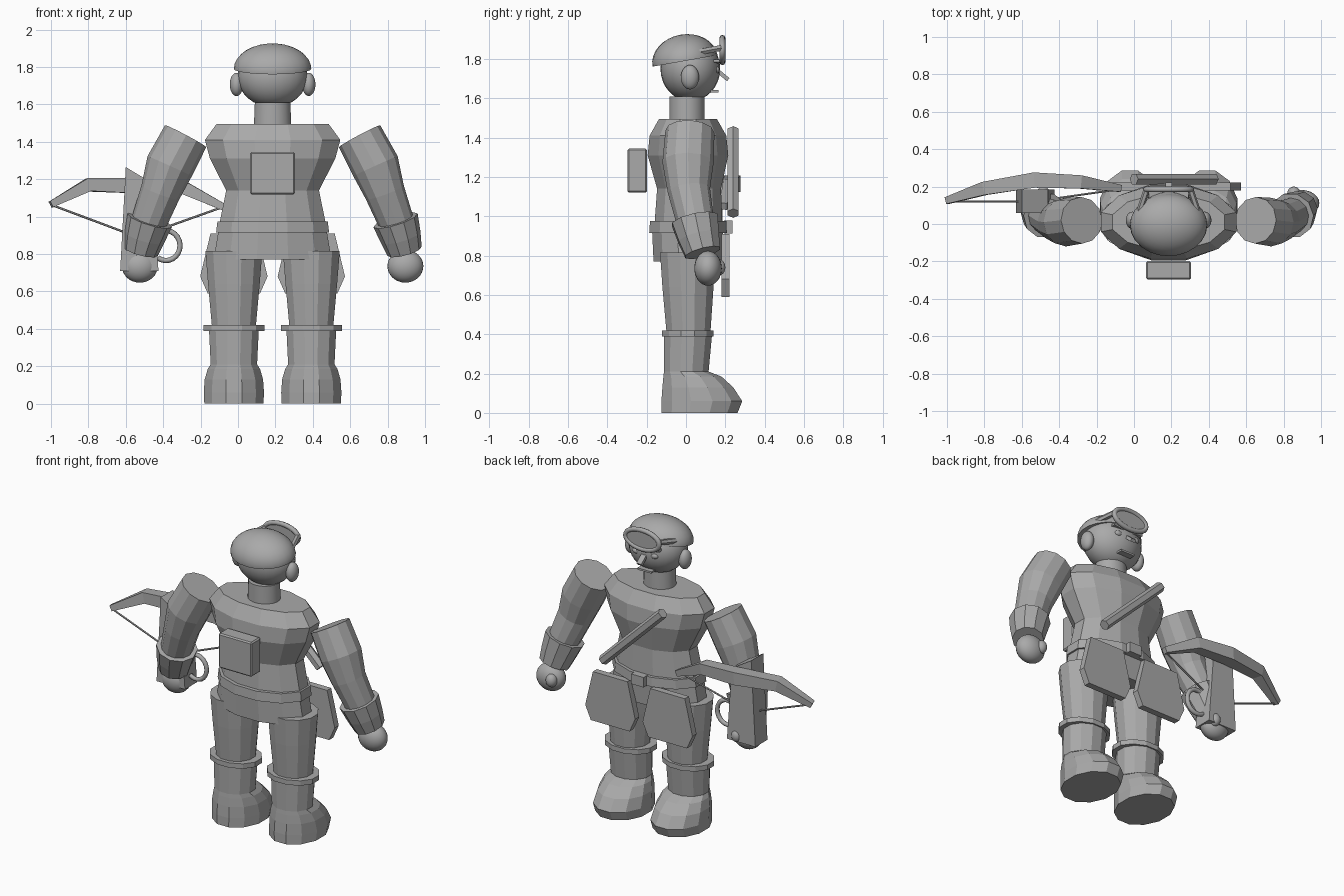
import bpy, bmesh, math
from mathutils import Vector, Matrix

if "Cube" in bpy.data.objects:
    bpy.data.objects.remove(bpy.data.objects["Cube"])

CX = 0.185  # body centre line; the figure faces +y
grey = bpy.data.materials.new("plain grey")
grey.diffuse_color = (0.4, 0.4, 0.4, 1)
grey.use_nodes = True
grey.node_tree.nodes["Principled BSDF"].inputs["Base Color"].default_value = grey.diffuse_color


def finish(bm, name, smooth=False):
    bmesh.ops.recalc_face_normals(bm, faces=bm.faces)
    me = bpy.data.meshes.new(name)
    bm.to_mesh(me)
    bm.free()
    me.materials.append(grey)
    for p in me.polygons:
        p.use_smooth = smooth
    ob = bpy.data.objects.new(name, me)
    bpy.context.collection.objects.link(ob)
    if smooth:
        bpy.ops.object.select_all(action='DESELECT')
        bpy.context.view_layer.objects.active = ob
        ob.select_set(True)
        bpy.ops.object.shade_smooth_by_angle(angle=math.radians(40))
    return ob


def skin(name, rings, smooth=False):
    """Join rings of points into a closed solid."""
    bm = bmesh.new()
    vr = [[bm.verts.new(p) for p in r] for r in rings]
    n = len(vr[0])
    for a, b in zip(vr, vr[1:]):
        for i in range(n):
            bm.faces.new((a[i], a[(i + 1) % n], b[(i + 1) % n], b[i]))
    bm.faces.new(vr[0])
    bm.faces.new(vr[-1])
    return finish(bm, name, smooth)


def stack(name, cx, levels, n=12, smooth=False):
    """Upright solid from levels of (z, back y, front y, half width)."""
    ang = [2 * math.pi * (i + 0.5) / n for i in range(n)]
    k = 1 / math.cos(math.pi / n)
    return skin(name, [[(cx + k * rx * math.cos(t),
                         (y0 + y1) / 2 + k * (y1 - y0) / 2 * math.sin(t), z)
                        for t in ang] for z, y0, y1, rx in levels], smooth)


def tube(name, pts, radii, n=12, phase=0.0, smooth=False):
    """Tapered tube along a path."""
    pts = [Vector(p) for p in pts]
    rings = []
    for i, p in enumerate(pts):
        d = (pts[min(i + 1, len(pts) - 1)] - pts[max(i - 1, 0)]).normalized()
        u = Vector((0, 1, 0)).cross(d).normalized()
        v = d.cross(u)
        rings.append([p + radii[i] * (u * math.cos(t) + v * math.sin(t))
                      for t in (2 * math.pi * j / n + phase for j in range(n))])
    return skin(name, rings, smooth)


def ball(name, c, r, rot=0.0, half=False):
    bm = bmesh.new()
    bmesh.ops.create_uvsphere(bm, u_segments=24, v_segments=16, radius=1)
    if half:
        cut = bmesh.ops.bisect_plane(bm, geom=bm.verts[:] + bm.edges[:] + bm.faces[:],
                                     plane_co=(0, 0, -0.001), plane_no=(0, 0, 1), clear_inner=True)
        bmesh.ops.contextual_create(bm, geom=[e for e in cut['geom_cut']
                                              if isinstance(e, bmesh.types.BMEdge)])
    bm.transform(Matrix.Translation(c) @ Matrix.Rotation(rot, 4, 'X') @ Matrix.Diagonal((*r, 1)))
    return finish(bm, name, True)


def box(name, c, size, rx=0.0, ry=0.0, bevel=0.0):
    bm = bmesh.new()
    bmesh.ops.create_cube(bm, size=1)
    bm.transform(Matrix.Diagonal((*size, 1)))
    if bevel:
        bmesh.ops.bevel(bm, geom=bm.edges[:], offset=bevel, segments=1, affect='EDGES')
    bm.transform(Matrix.Translation(c) @ Matrix.Rotation(ry, 4, 'Y') @ Matrix.Rotation(rx, 4, 'X'))
    return finish(bm, name)


def ring(name, c, rx, rz, r, a0=0.0, a1=2 * math.pi, n=24):
    """Round bar bent into an ellipse or arc standing in the xz plane."""
    cu = bpy.data.curves.new(name, 'CURVE')
    cu.dimensions = '3D'
    cu.bevel_depth = r
    cu.bevel_resolution = 2
    cu.use_fill_caps = True
    closed = a1 - a0 > 6.28
    sp = cu.splines.new('POLY')
    sp.points.add(n - 1)
    for i, p in enumerate(sp.points):
        t = a0 + (a1 - a0) * i / (n if closed else n - 1)
        p.co = (c[0] + rx * math.cos(t), c[1], c[2] + rz * math.sin(t), 1)
    sp.use_cyclic_u = closed
    cu.materials.append(grey)
    ob = bpy.data.objects.new(name, cu)
    bpy.context.collection.objects.link(ob)


def plate(name, outline, y0, y1):
    """Flat plate from an xz outline."""
    return skin(name, [[(x, y, z) for x, z in outline] for y in (y0, y1)])


# torso, belt, hips and neck
stack("torso", CX, [(0.96, -0.16, 0.185, 0.285), (1.14, -0.147, 0.178, 0.248),
                    (1.31, -0.195, 0.215, 0.335), (1.41, -0.185, 0.205, 0.362),
                    (1.495, -0.137, 0.157, 0.30)])
stack("belt", CX, [(0.915, -0.187, 0.208, 0.302), (0.975, -0.183, 0.205, 0.295)])
stack("hips", CX, [(0.77, -0.165, 0.18, 0.315), (0.92, -0.172, 0.188, 0.29)])
box("belt_buckle", (CX, 0.215, 0.945), (0.09, 0.045, 0.065))
stack("neck", CX, [(1.48, -0.085, 0.095, 0.10), (1.61, -0.085, 0.095, 0.095)], 20, True)

# head and cap
ball("head", (CX, 0.022, 1.75), (0.187, 0.152, 0.165))
ball("cap", (CX, -0.005, 1.79), (0.207, 0.168, 0.135), math.radians(10), True)

# face
box("nose", (CX, 0.19, 1.715), (0.035, 0.065, 0.02), math.radians(-40))
box("mouth", (CX, 0.145, 1.635), (0.10, 0.04, 0.012))

# goggles worn above the brow
ring("goggle_rim", (CX, 0.185, 1.845), 0.122, 0.062, 0.015)
stack_lens = [(CX + 0.12 * math.cos(t), 1.845 + 0.06 * math.sin(t))
              for t in (2 * math.pi * i / 24 for i in range(24))]
plate("goggle_lens", stack_lens, 0.178, 0.19)

for s, side in ((-1, "left"), (1, "right")):
    def X(d):
        return CX + s * d

    ball(side + "_ear", (X(0.193), 0.02, 1.707), (0.036, 0.046, 0.062))
    ball(side + "_eye", (X(0.065), 0.153, 1.745), (0.026, 0.018, 0.018))
    box(side + "_brow", (X(0.07), 0.155, 1.785), (0.075, 0.03, 0.014), 0, s * -0.15)
    tube(side + "_goggle_strap", [(X(0.165), 0.04, 1.83), (X(0.12), 0.175, 1.855)],
         [0.017, 0.017], 6)

    # arm, cuff and hand
    tube(side + "_arm", [(X(0.465), 0.02, 1.43), (X(0.55), 0.01, 1.27), (X(0.60), 0.015, 1.13),
                         (X(0.665), 0.05, 0.96), (X(0.70), 0.085, 0.82)],
         [0.125, 0.13, 0.108, 0.095, 0.08])
    tube(side + "_glove_cuff", [(X(0.657), 0.045, 0.98), (X(0.685), 0.065, 0.89),
                                (X(0.705), 0.085, 0.815)], [0.124, 0.11, 0.095], 10)
    ball(side + "_hand", (X(0.71), 0.112, 0.735), (0.096, 0.07, 0.088))
    ball(side + "_thumb", (X(0.67), 0.165, 0.74), (0.035, 0.035, 0.042))

    # leg and boot
    stack(side + "_leg", X(0.207), [(0.36, -0.10, 0.12, 0.115), (0.42, -0.10, 0.125, 0.118),
                                    (0.64, -0.12, 0.14, 0.138), (0.815, -0.132, 0.147, 0.152)])
    stack(side + "_boot_rim", X(0.207), [(0.388, -0.122, 0.14, 0.163),
                                         (0.42, -0.122, 0.14, 0.163)])
    stack(side + "_boot", X(0.207), [(0, -0.125, 0.262, 0.158), (0.06, -0.125, 0.286, 0.161),
                                     (0.13, -0.12, 0.24, 0.156), (0.185, -0.115, 0.18, 0.14),
                                     (0.21, -0.112, 0.115, 0.124), (0.395, -0.112, 0.132, 0.133)])

    # flared flap hanging from the belt
    half = [(0.125, 0.91), (0.18, 0.68), (0.14, 0.59)]
    plate(side + "_belt_flap", [(X(0.207) + x, z) for x, z in half]
          + [(X(0.207) - x, z) for x, z in reversed(half)], 0.18, 0.222)

# pack on the back and slanted bar across the chest
box("back_pack", (CX, -0.248, 1.232), (0.24, 0.098, 0.225), bevel=0.008)
tube("chest_bar", [(0.0, 0.24, 1.435), (0.43, 0.24, 1.015)], [0.032, 0.032], 6)

# crossbow carried in one hand
BX = -0.535
plate("crossbow_stock", [(-0.63, 0.71), (-0.425, 0.71), (-0.46, 1.18), (-0.60, 1.265)], 0.06, 0.185)
tube("crossbow_limb", [(-1.0, 0.125, 1.065), (-0.80, 0.19, 1.17), (-0.535, 0.235, 1.165),
                       (-0.29, 0.225, 1.155), (-0.075, 0.19, 1.05)],
     [0.026, 0.05, 0.058, 0.05, 0.026], 4, math.pi / 4)
for name, tip in (("outer_string", (-0.99, 0.12, 1.06)), ("inner_string", (-0.085, 0.185, 1.05))):
    tube(name, [tip, (BX, 0.12, 0.89)], [0.006, 0.006], 6)
ring("trigger_guard", (-0.385, 0.12, 0.845), 0.075, 0.08, 0.014, -2.2, 2.0, 16)
